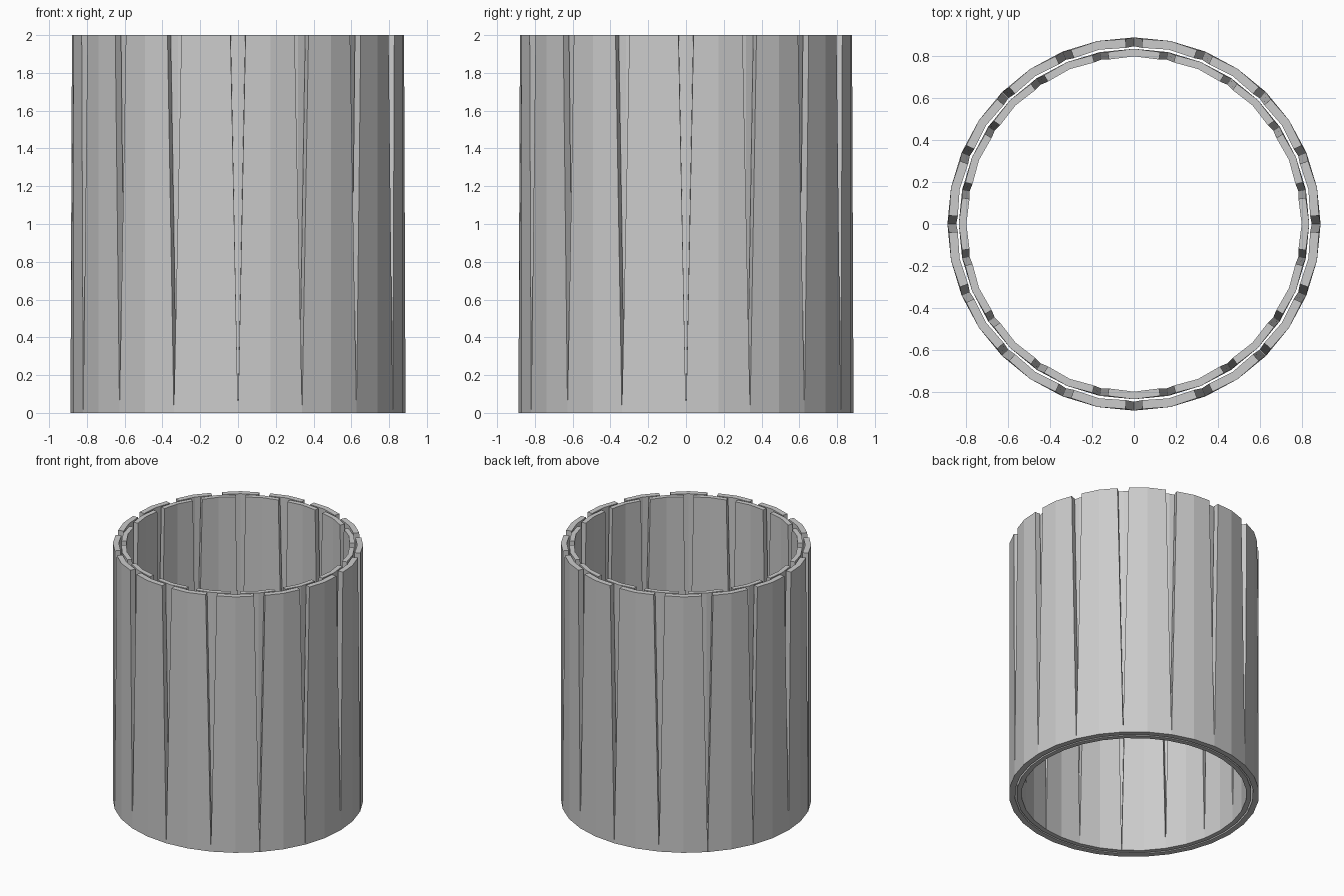
import bpy, math

if "Cube" in bpy.data.objects:
    bpy.data.objects.remove(bpy.data.objects["Cube"])

COUNT = 16
HALF = math.pi / COUNT
HEIGHT = 2.0


def stave(name, angle, r_out, r_in, taper):
    """Bent tapered plank: full width at the bottom, narrower at the top."""
    verts = []
    for z, k in ((0.0, 1.0), (HEIGHT, taper)):
        for r in (r_out, r_in):
            for a in (-HALF, 0.0, HALF):
                rad, tan = r * math.cos(a), r * math.sin(a) * k
                verts.append((rad * math.cos(angle) - tan * math.sin(angle),
                              rad * math.sin(angle) + tan * math.cos(angle), z))
    loop = [0, 1, 2, 5, 4, 3]
    faces = [(0, 3, 4, 1), (1, 4, 5, 2), (6, 7, 10, 9), (7, 8, 11, 10)]
    for i in range(6):
        a, b = loop[i], loop[(i + 1) % 6]
        faces.append((a, b, b + 6, a + 6))
    mesh = bpy.data.meshes.new(name)
    mesh.from_pydata(verts, [], faces)
    obj = bpy.data.objects.new(name, mesh)
    bpy.context.collection.objects.link(obj)


# outer ring: gaps on the axes; inner ring: staves cover those gaps
for i in range(COUNT):
    stave("outer_stave", (2 * i + 1) * HALF, 0.887, 0.845, 0.765)
    stave("inner_stave", 2 * i * HALF, 0.833, 0.797, 0.765)
